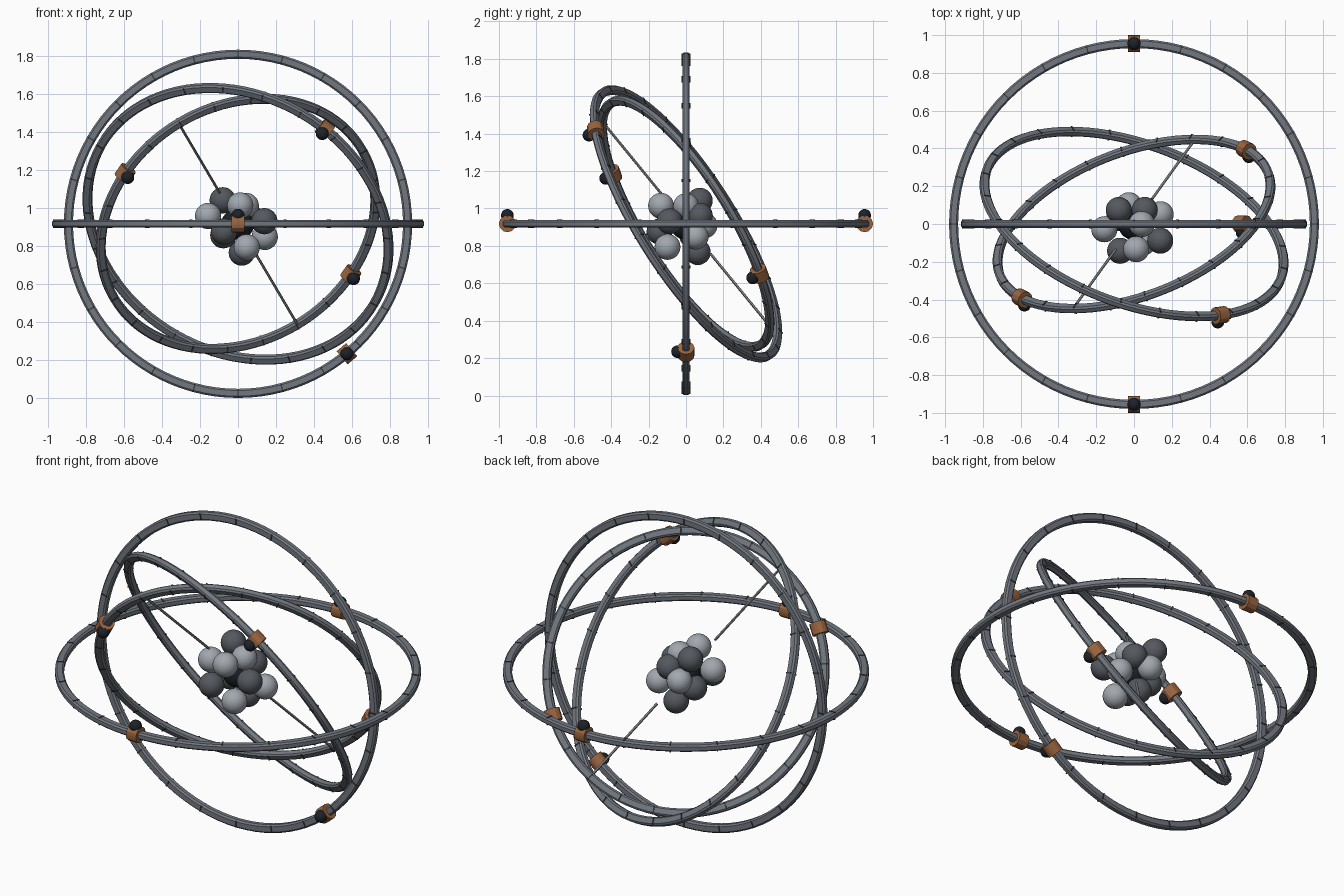
import bpy, bmesh, math
from mathutils import Vector, Matrix

if "Cube" in bpy.data.objects:
    bpy.data.objects.remove(bpy.data.objects["Cube"])

C = Vector((0, 0, 0.918))          # centre of the whole model


def mat(name, col):
    m = bpy.data.materials.new(name)
    m.diffuse_color = (*col, 1)
    m.use_nodes = True
    m.node_tree.nodes["Principled BSDF"].inputs["Base Color"].default_value = m.diffuse_color
    return m


STEEL = mat("steel", (0.17, 0.19, 0.22))
SEAM = mat("seam", (0.04, 0.045, 0.05))
COPPER = mat("copper", (0.32, 0.13, 0.05))
BLACK = mat("black", (0.012, 0.016, 0.022))
LIGHT = mat("light_grey", (0.36, 0.39, 0.43))
DARK = mat("dark_grey", (0.09, 0.10, 0.115))
ROD = mat("rod_grey", (0.2, 0.21, 0.22))


def finish(name, bm, material, matrix, angle=None):
    bmesh.ops.recalc_face_normals(bm, faces=bm.faces)
    me = bpy.data.meshes.new(name)
    bm.to_mesh(me)
    bm.free()
    ob = bpy.data.objects.new(name, me)
    bpy.context.collection.objects.link(ob)
    me.materials.append(material)
    ob.matrix_world = matrix
    if angle:
        bpy.ops.object.select_all(action='DESELECT')
        ob.select_set(True)
        bpy.context.view_layer.objects.active = ob
        bpy.ops.object.shade_smooth_by_angle(angle=math.radians(angle))
    return ob


def sphere(name, pos, r, material):
    bm = bmesh.new()
    bmesh.ops.create_uvsphere(bm, u_segments=32, v_segments=16, radius=r)
    return finish(name, bm, material, Matrix.Translation(pos), 60)


def cylinder(name, a, b, r, material, sides):
    bm = bmesh.new()
    bmesh.ops.create_cone(bm, cap_ends=True, segments=sides, radius1=r, radius2=r,
                          depth=(b - a).length)
    rot = (b - a).to_track_quat('Z', 'Y').to_matrix().to_4x4()
    return finish(name, bm, material, Matrix.Translation((a + b) / 2) @ rot, 30)


def ring(name, radius, normal, segs=96, marks=24):
    place = Matrix.Translation(C) @ Vector((0, 0, 1)).rotation_difference(normal).to_matrix().to_4x4()
    # band with chamfered section
    w, h, c = 0.024, 0.020, 0.009
    prof = [(w, h - c), (w - c, h), (c - w, h), (-w, h - c),
            (-w, c - h), (c - w, -h), (w - c, -h), (w, c - h)]
    bm = bmesh.new()
    loops = []
    for i in range(segs):
        a = math.tau * i / segs
        loops.append([bm.verts.new(((radius + x) * math.cos(a), (radius + x) * math.sin(a), z))
                      for x, z in prof])
    n = len(prof)
    for i in range(segs):
        p, q = loops[i], loops[(i + 1) % segs]
        for j in range(n):
            bm.faces.new((p[j], q[j], q[(j + 1) % n], p[(j + 1) % n]))
    finish(name, bm, STEEL, place, 30)
    # thin seam plates crossing the band
    bm = bmesh.new()
    for i in range(marks):
        m = (Matrix.Rotation(math.tau * i / marks, 4, 'Z') @ Matrix.Translation((radius, 0, 0))
             @ Matrix.Diagonal((0.036, 0.007, 0.046, 1)))
        bmesh.ops.create_cube(bm, size=1, matrix=m)
    finish(name + "_seams", bm, SEAM, place)


def bead(name, radius, normal, direction, side):
    d = Vector(direction)
    d = (d - normal * d.dot(normal)).normalized()
    p = C + d * radius
    t = normal.cross(d)
    cylinder(name + "_collar", p - t * 0.033, p + t * 0.033, 0.045, COPPER, 12)
    sphere(name + "_ball", p + normal * side * 0.045, 0.034, BLACK)


# Four orbit rings: name, radius, normal, bead directions, bead side
orbits = [
    ("flat_ring", 0.955, (0, 0, 1), [(0, 1, 0), (0, -1, 0)], 1),
    ("upright_ring", 0.892, (0, 1, 0), [(0.57, 0, -0.68)], -1),
    ("large_tilted_ring", 0.83, (0.30, 0.81, 0.51), [(0.458, -0.475, 0.5)], -1),
    ("small_tilted_ring", 0.76, (-0.31, 0.807, 0.50),
     [(-0.587, -0.38, 0.266), (0.587, 0.38, -0.266)], -1),
]
for name, r, nrm, dirs, side in orbits:
    nrm = Vector(nrm).normalized()
    ring(name, r, nrm)
    for k, d in enumerate(dirs):
        bead(f"{name}_bead_{k + 1}", r, nrm, d, side)

# Two thin support rods inside the small tilted ring
axis = Vector((-0.31, -0.43, 0.525)).normalized()
for k, s in enumerate((1, -1)):
    cylinder(f"support_rod_{k + 1}", C + axis * s * 0.23, C + axis * s * 0.75, 0.007, ROD, 12)

# Nucleus: dark core and twelve balls spread on a golden spiral
sphere("nucleus_core", C, 0.085, BLACK)
for i in range(12):
    z = 1 - (2 * i + 1) / 12
    a = i * math.pi * (3 - math.sqrt(5))
    s = math.sqrt(1 - z * z)
    r = 0.103 if i % 3 == 0 else 0.165
    sphere(f"nucleus_ball_{i + 1}", C + r * Vector((s * math.cos(a), s * math.sin(a), z)),
           0.069, DARK if i % 2 else LIGHT)
